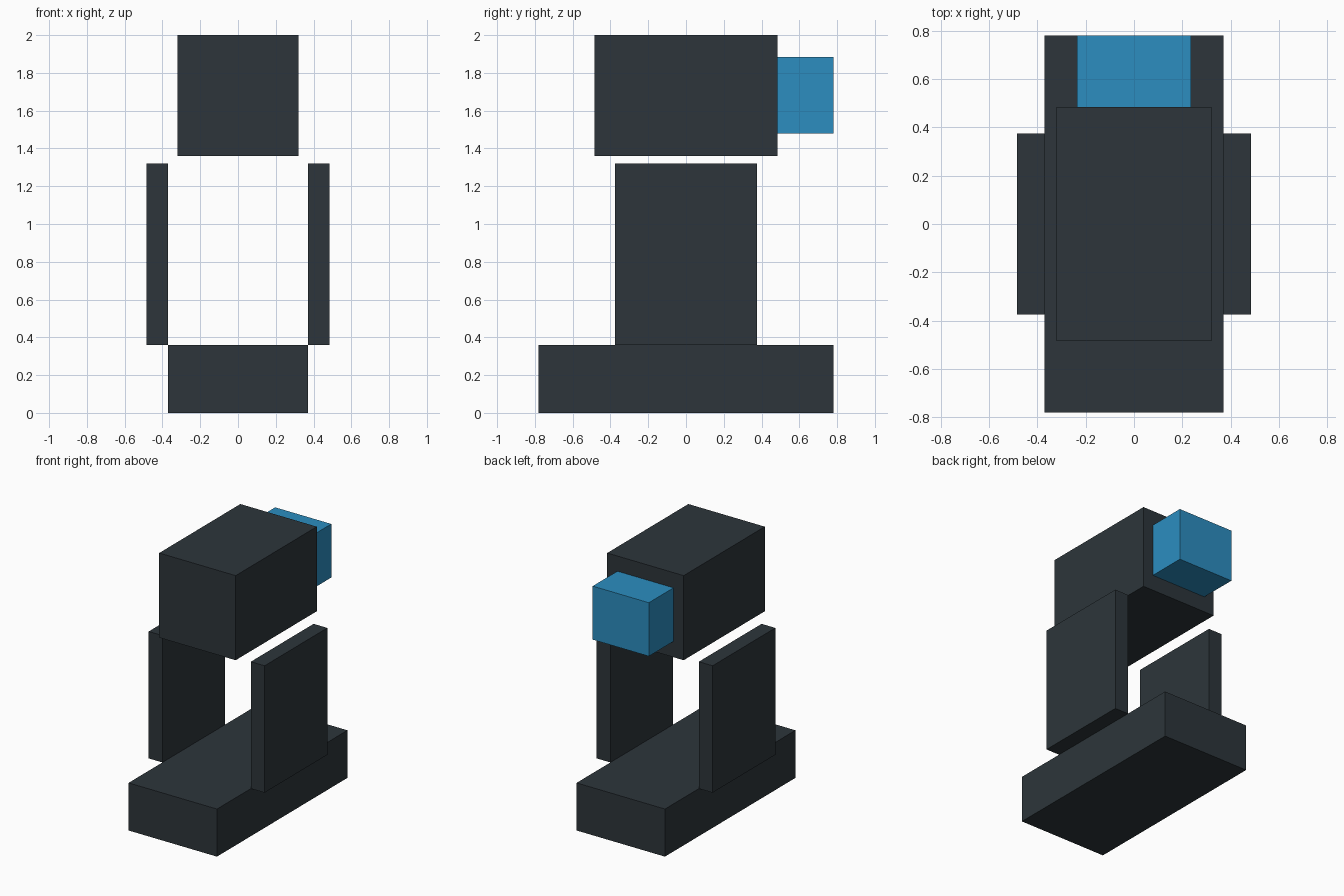
import bpy

cube = bpy.data.objects.get("Cube")
if cube:
    bpy.data.objects.remove(cube, do_unlink=True)


def make_material(name, rgb):
    mat = bpy.data.materials.new(name)
    mat.use_nodes = True
    color = (*rgb, 1.0)
    mat.diffuse_color = color
    mat.node_tree.nodes["Principled BSDF"].inputs["Base Color"].default_value = color
    return mat


def box(name, low, high, mat):
    """Add a sharp-edged block spanning two opposite corners."""
    center = [(a + b) / 2 for a, b in zip(low, high)]
    size = [b - a for a, b in zip(low, high)]
    bpy.ops.mesh.primitive_cube_add(size=1, location=center)
    obj = bpy.context.object
    obj.name = obj.data.name = name
    obj.scale = size
    bpy.ops.object.transform_apply(location=False, rotation=False, scale=True)
    obj.data.materials.append(mat)
    return obj


charcoal = make_material("charcoal", (0.026, 0.036, 0.043))
blue = make_material("bright blue", (0.025, 0.27, 0.53))

# Long foot block
box("base", (-0.37, -0.78, 0), (0.37, 0.78, 0.36), charcoal)

# Upright plates on either side of the base
for name, inner, outer in (("left_panel", 0.37, 0.485), ("right_panel", -0.485, -0.37)):
    box(name, (inner, -0.375, 0.36), (outer, 0.375, 1.32), charcoal)

# Floating head with a blue block on its back
box("head", (-0.32, -0.485, 1.36), (0.32, 0.485, 2.0), charcoal)
box("rear_block", (-0.235, 0.485, 1.48), (0.235, 0.78, 1.885), blue)
